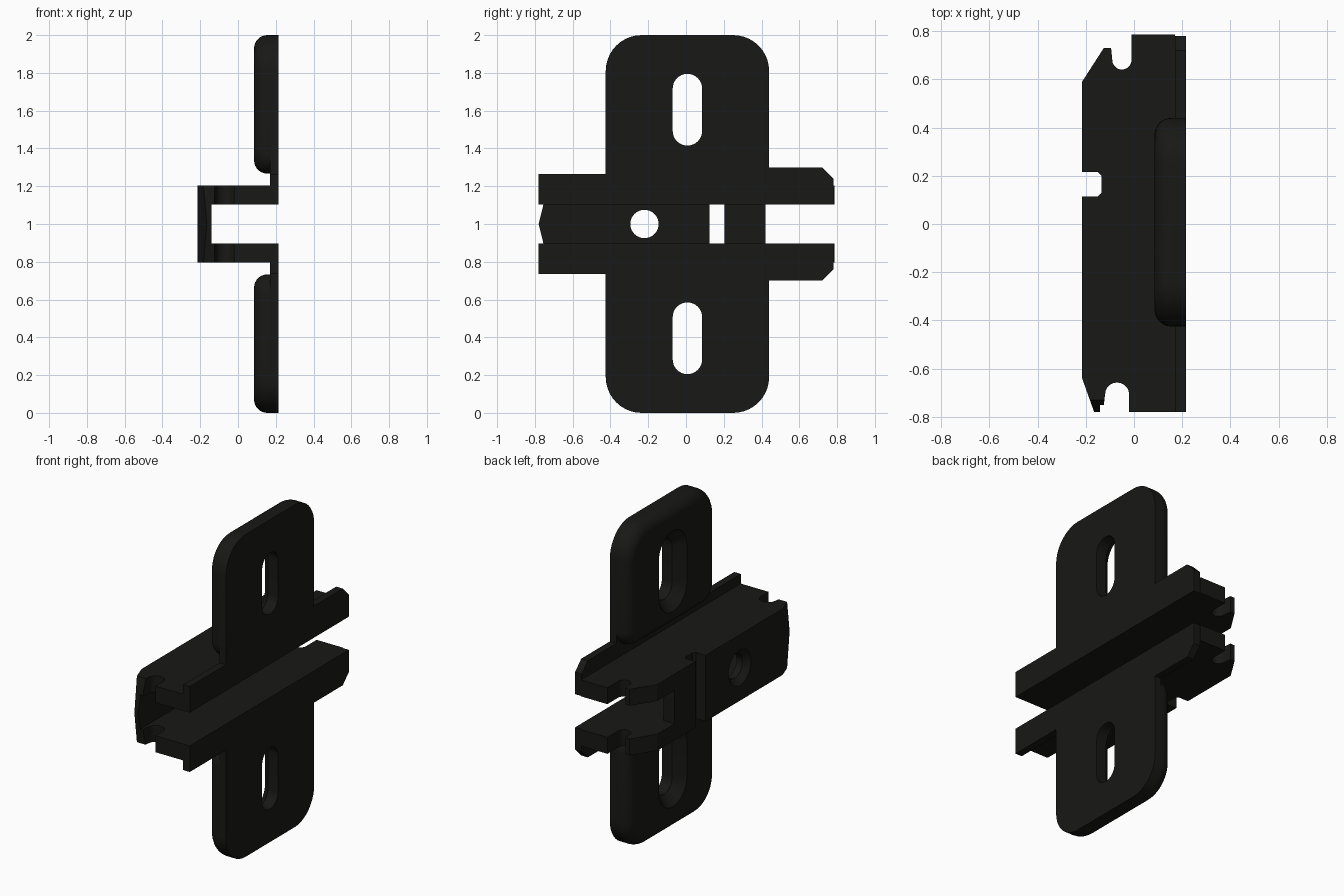
import bpy, bmesh
from math import sin, cos, radians

if "Cube" in bpy.data.objects:
    bpy.data.objects.remove(bpy.data.objects["Cube"])

black = bpy.data.materials.new("black")
black.diffuse_color = (0.009, 0.009, 0.008, 1)
black.use_nodes = True
black.node_tree.nodes["Principled BSDF"].inputs["Base Color"].default_value = black.diffuse_color


def arc(cx, cy, r, a0, a1, n=10):
    return [(cx + r * cos(radians(a0 + (a1 - a0) * i / n)),
             cy + r * sin(radians(a0 + (a1 - a0) * i / n))) for i in range(n + 1)]


def loft(name, a, b, round_start=0):
    """Solid between two matching loops; optionally round the edges of loop a."""
    bm = bmesh.new()
    va, vb = [bm.verts.new(p) for p in a], [bm.verts.new(p) for p in b]
    face = bm.faces.new(va)
    bm.faces.new(vb[::-1])
    n = len(a)
    for i in range(n):
        j = (i + 1) % n
        bm.faces.new((va[j], va[i], vb[i], vb[j]))
    bmesh.ops.recalc_face_normals(bm, faces=bm.faces)
    if round_start:
        bmesh.ops.bevel(bm, geom=list(face.edges), offset=round_start,
                        segments=7, profile=0.5, affect='EDGES')
    me = bpy.data.meshes.new(name)
    bm.to_mesh(me)
    bm.free()
    ob = bpy.data.objects.new(name, me)
    bpy.context.collection.objects.link(ob)
    me.materials.append(black)
    return ob


def along_x(name, pts, x0, x1, pts2=None, **kw):
    return loft(name, [(x0, y, z) for y, z in pts],
                [(x1, y, z) for y, z in (pts2 or pts)], **kw)


def along_z(name, pts, z0, z1):
    return loft(name, [(x, y, z0) for x, y in pts], [(x, y, z1) for x, y in pts])


def rect(a0, b0, a1, b1):
    return [(a0, b0), (a1, b0), (a1, b1), (a0, b1)]


def cut(ob, cutters):
    bpy.context.view_layer.objects.active = ob
    for c in cutters:
        m = ob.modifiers.new("cut", 'BOOLEAN')
        m.operation, m.solver, m.object = 'DIFFERENCE', 'EXACT', c
        bpy.ops.object.modifier_apply(modifier=m.name)


def smooth(ob):
    bpy.ops.object.select_all(action='DESELECT')
    ob.select_set(True)
    bpy.context.view_layer.objects.active = ob
    bpy.ops.object.shade_smooth_by_angle(angle=radians(30))


def remove(obs):
    for o in obs:
        bpy.data.objects.remove(o, do_unlink=True)


# U-shaped channel: side profile with hook notches and cross slot
side = ([(0.17, -0.78), (0.17, 0.785), (-0.01, 0.785)]
        + arc(-0.05, 0.68, 0.04, 0, -180)
        + [(-0.095, 0.73), (-0.125, 0.73), (-0.215, 0.59),
           (-0.215, 0.215), (-0.15, 0.215), (-0.135, 0.2),
           (-0.135, 0.13), (-0.15, 0.115), (-0.215, 0.115),
           (-0.215, -0.64), (-0.165, -0.78), (-0.14, -0.78),
           (-0.14, -0.75), (-0.125, -0.75)]
        + arc(-0.07, -0.707, 0.05, 180, 0) + [(-0.02, -0.78)])
channel = along_z("channel", side, 0.795, 1.205)

# Channel cutters: inside, fork opening, pointed end, countersunk hole
hole = arc(-0.22, 1, 0.075, 0, 360, 40)[:-1]
point_end = [(-0.78, 1), (-0.73, 1.205), (-0.73, 1.3), (-0.9, 1.3),
             (-0.9, 0.7), (-0.73, 0.7), (-0.73, 0.795)]
tools = [
    along_z("inside_cutter", rect(-0.14, -1, 0.3, 1), 0.897, 1.103),
    along_z("fork_cutter", rect(-0.3, 0.42, 0.3, 1), 0.897, 1.103),
    along_x("point_cutter", point_end, -0.3, -0.1),
    along_x("hole_cutter", hole, -0.3, -0.05),
    along_x("countersink_cutter", arc(-0.22, 1, 0.115, 0, 360, 40)[:-1],
            -0.22, -0.18, arc(-0.22, 1, 0.0755, 0, 360, 40)[:-1]),
]
cut(channel, tools)
remove(tools)
smooth(channel)


def slot(grow):
    r = 0.078 + grow
    return arc(0.0075, 1.717, r, 0, 180, 16) + arc(0.0075, 1.493, r, 180, 360, 16)


# Upper and lower halves: thin base plate with flanges, and rounded wing pad
y0, y1, r = -0.425, 0.44, 0.19
crown = arc(y1 - r, 2 - r, r, 0, 90) + arc(y0 + r, 2 - r, r, 90, 180)
base = ([(-0.78, 1.103), (0.78, 1.103), (0.78, 1.24), (0.72, 1.3), (y1, 1.3)]
        + crown + [(y0, 1.265), (-0.78, 1.265)])
q = 0.11
pad = (crown + arc(y0 + q, 1.267 + q, q, 180, 270)
       + arc(y1 - q, 1.267 + q, q, 270, 360))

for label, s in (("upper", 1), ("lower", -1)):
    def flip(pts):
        return [(y, 1 + s * (z - 1)) for y, z in pts]
    plate = along_x(label + "_flange_plate", flip(base), 0.17, 0.215)
    wing = along_x(label + "_wing_pad", flip(pad), 0.085, 0.17, round_start=0.07)
    tools = [along_x("slot_cutter", flip(slot(0)), 0, 0.3),
             along_x("slot_sink_cutter", flip(slot(0.065)), 0.08, 0.145,
                     flip(slot(0.0005)))]
    cut(wing, tools)
    cut(plate, tools[:1])
    remove(tools)
    smooth(wing)
    smooth(plate)
